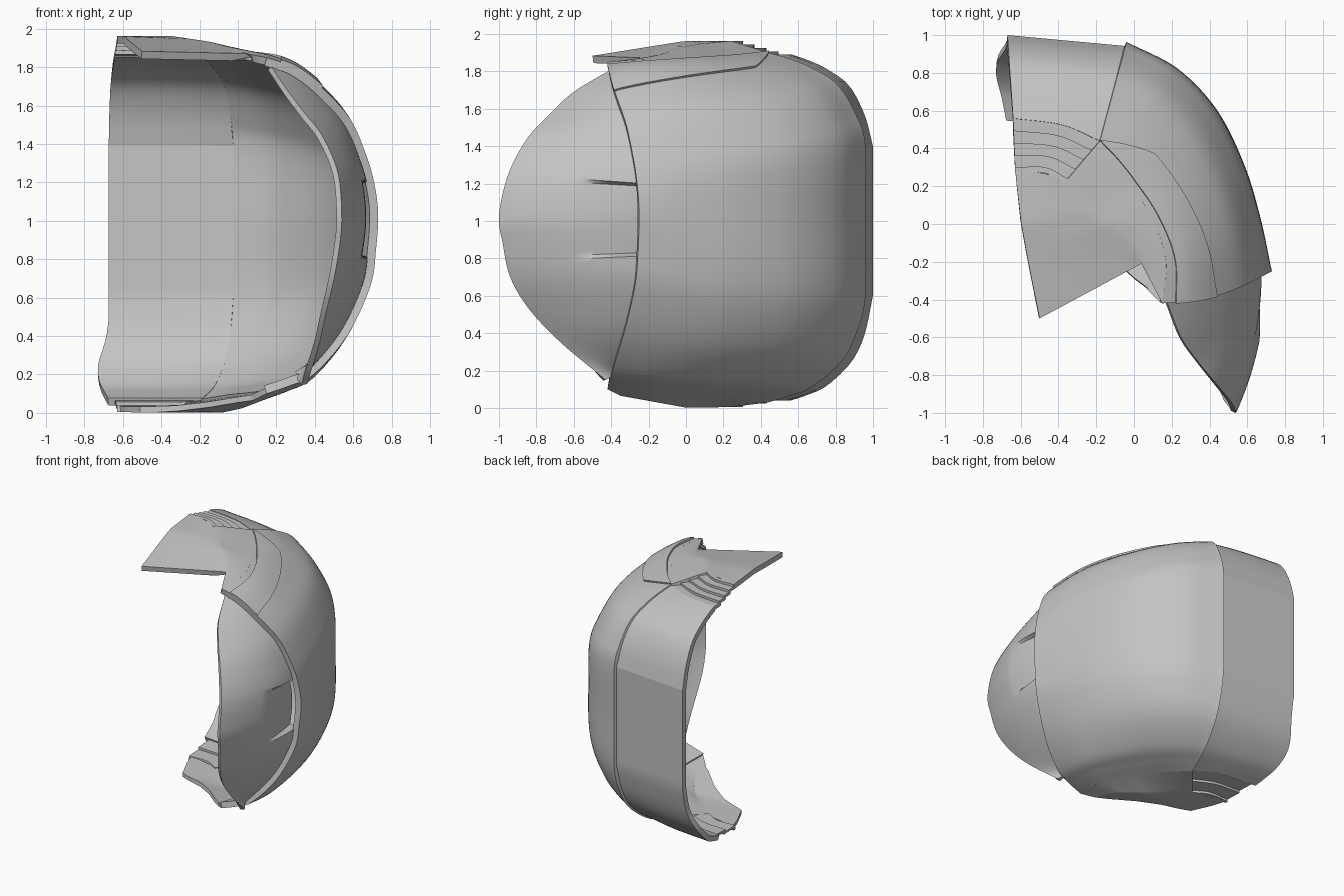
import bpy, bmesh, math
from mathutils import Vector

cube = bpy.data.objects.get("Cube")
if cube:
    bpy.data.objects.remove(cube, do_unlink=True)

grey = bpy.data.materials.new("plain_grey")
grey.use_nodes = True
colour = (0.55, 0.55, 0.55, 1)
grey.diffuse_color = colour
grey.node_tree.nodes["Principled BSDF"].inputs["Base Color"].default_value = colour
CENTRE = Vector((-0.2, 0, 1))


def sample(points, t, smooth=True):
    """Point at t (0 to 1) along a smooth or straight-sided path."""
    pts = [Vector(p) for p in points]
    last = len(pts) - 1
    f = min(max(t, 0), 1) * last
    i = min(int(f), last - 1)
    f -= i
    b, c = pts[i], pts[i + 1]
    if not smooth:
        return b.lerp(c, f)
    a = pts[i - 1] if i > 0 else b * 2 - c
    d = pts[i + 2] if i + 2 <= last else c * 2 - b
    return (b * 2 + (c - a) * f + (a * 2 - b * 5 + c * 4 - d) * f ** 2
            + (b * 3 - a - c * 3 + d) * f ** 3) / 2


def sheet(name, func, rows, cols, thickness=0.04, crease=28):
    """Solid sheet from func(row, column), thickened towards the inside."""
    bm = bmesh.new()
    grid = [[bm.verts.new(func(i / rows, j / cols)) for j in range(cols + 1)]
            for i in range(rows + 1)]
    for i in range(rows):
        for j in range(cols):
            bm.faces.new((grid[i][j], grid[i + 1][j],
                          grid[i + 1][j + 1], grid[i][j + 1]))
    bmesh.ops.remove_doubles(bm, verts=bm.verts, dist=0.0005)
    bm.normal_update()
    facing = sum(f.normal.dot(f.calc_center_median() - CENTRE) * f.calc_area()
                 for f in bm.faces)
    if facing < 0:
        bmesh.ops.reverse_faces(bm, faces=bm.faces)
    mesh = bpy.data.meshes.new(name)
    bm.to_mesh(mesh)
    bm.free()
    mesh.materials.append(grey)
    obj = bpy.data.objects.new(name, mesh)
    bpy.context.collection.objects.link(obj)
    solid = obj.modifiers.new("thickness", "SOLIDIFY")
    solid.thickness = thickness
    solid.offset = -1
    bpy.ops.object.select_all(action="DESELECT")
    obj.select_set(True)
    bpy.context.view_layer.objects.active = obj
    bpy.ops.object.modifier_apply(modifier=solid.name)
    bpy.ops.object.shade_smooth_by_angle(angle=math.radians(crease))


# Plan paths of the shell, front to rear
INNER = [(.15, -.42), (.17, -.2), (.1, .02), (-.02, .22), (-.1, .34), (-.18, .44)]
OUTER = [(.73, -.25), (.67, .03), (.585, .31), (.44, .6), (.23, .82), (-.04, .96)]

# Cross-sections: reach from inner to outer path, and height
FRONT = [(0, 1.85), (.25, 1.8), (.5, 1.69), (.75, 1.53), (.9, 1.33), (.97, 1.18),
         (1, 1.03), (.98, .85), (.93, .66), (.72, .4), (.42, .2), (.2, .14), (0, .1)]
REAR = [(0, 1.9), (.2, 1.87), (.44, 1.82), (.71, 1.73), (.9, 1.57), (1, 1.4),
        (1, 1), (1, .6), (.9, .39), (.74, .24), (.44, .11), (.2, .06), (0, .03)]


def shell_point(s, v):
    a, b = sample(INNER, s), sample(OUTER, s)
    q = sample(FRONT, v).lerp(sample(REAR, v), s ** 0.8)
    p = a.lerp(b, q.x)
    dip = 0.045 * math.sin(math.pi * min(q.x, 1)) * (1 - s)
    return Vector((p.x, p.y - dip, q.y))


sheet("main_shell", shell_point, 40, 60, 0.045)


# Raised band that follows the top of the shell
def band_point(i, j):
    p = shell_point(i * (1 - 0.36 * j), 0.04 * (1 - i) + 0.125 * j)
    return p + (p - CENTRE).normalized() * 0.012


sheet("top_band", band_point, 30, 8, 0.015)

# Rear panel with a flat middle between two creases
STEP_BACK = [(-.64, .56), (-.38, .525), (-.18, .44)]
REAR_PARTS = [REAR[:6], REAR[5:8], REAR[7:]]


def rear_point(i, j):
    a = sample(STEP_BACK, 1 - i)
    b = Vector((-.02, .94)).lerp(Vector((-.67, 1)), i)
    part = min(int(j * 3 + 0.0001), 2)
    q = sample(REAR_PARTS[part], j * 3 - part)
    p = a.lerp(b, q.x)
    flare = 0.07 * i * math.exp(-((q.y - 0.17) / 0.17) ** 2)
    return Vector((p.x - flare, p.y, 0.01 + q.y * 0.99))


sheet("rear_panel", rear_point, 12, 48, crease=13)

# Front panel from under the shell to a rounded free edge
EDGE = [(.17, -.4, 1.81), (.25, -.6, 1.69), (.34, -.73, 1.57), (.44, -.85, 1.44),
        (.52, -.95, 1.25), (.54, -1, 1.03), (.53, -.98, .88), (.5, -.94, .7),
        (.46, -.84, .53), (.42, -.67, .35), (.36, -.43, .15)]


def front_point(i, j):
    q = sample(FRONT, 0.08 + 0.8 * j)
    start = sample(INNER, 0).lerp(sample(OUTER, 0), q.x * 0.93)
    start = Vector((start.x, start.y + 0.03, q.y - 0.04 * (q.y - 1)))
    p = start.lerp(sample(EDGE, j), i)
    p.x += 0.2 * i * (1 - i) * math.sin(math.pi * j)
    # Tapered recess beside the shell
    if 0.405 < j < 0.65:
        p.x -= 0.05 * max(0, 1 - i * 2)
    return p


sheet("front_panel", front_point, 28, 90, 0.03)


# Top visor and bottom plate, each running from a free edge to the shell
def visor_height(x, y):
    return 1.963 - 0.15 * max(0, x + 0.35) - 0.16 * max(0, -y)


def floor_height(x, y):
    return 0.002 + 0.18 * max(0, -y) + 0.01 * max(0, y)


def plate(left, middle, height, shell_side):
    def point(i, j):
        rails = []
        for path in (left, middle):
            p = sample(path, i, smooth=False)
            rails.append((p.x, p.y, height(p.x, p.y)))
        rails.append(shell_point(1 - i, shell_side))
        return sample(rails, j, smooth=False)
    return point


VISOR_LEFT = [(-.63, .3), (-.62, .2), (-.6, .02), (-.57, -.15), (-.54, -.3), (-.5, -.5)]
VISOR_MID = [(-.35, .24), (-.32, .2), (-.25, .08), (-.15, 0), (-.04, -.1), (.04, -.21)]
FLOOR_LEFT = [(-.62, .3), (-.58, .18), (-.51, .03), (-.3, -.05), (-.15, -.15), (0, -.29)]
FLOOR_MID = [(-.35, .24), (-.28, .2), (-.2, .1), (-.08, 0), (.02, -.12), (.08, -.35)]
sheet("top_visor", plate(VISOR_LEFT, VISOR_MID, visor_height, 0), 20, 16)
sheet("bottom_plate", plate(FLOOR_LEFT, FLOOR_MID, floor_height, 1), 20, 16, 0.03)

# Curved steps that join the rear panel to the plates
STEP_FRONT = [(-.63, .3), (-.47, .3), (-.35, .24)]


def steps(count, start, height):
    def point(i, j):
        row = round(i * 2 * count)
        p = sample(STEP_BACK, j).lerp(sample(STEP_FRONT, j), (row + 1) // 2 / count)
        level = row // 2 / count
        # The steps fade out where they reach the shell
        z = start + (height(p.x, p.y) - start) * level
        return Vector((p.x, p.y, z))
    return point


sheet("top_steps", steps(4, 1.888, visor_height), 8, 14, 0.03)
sheet("bottom_steps", steps(2, 0.04, floor_height), 4, 14, 0.025)
